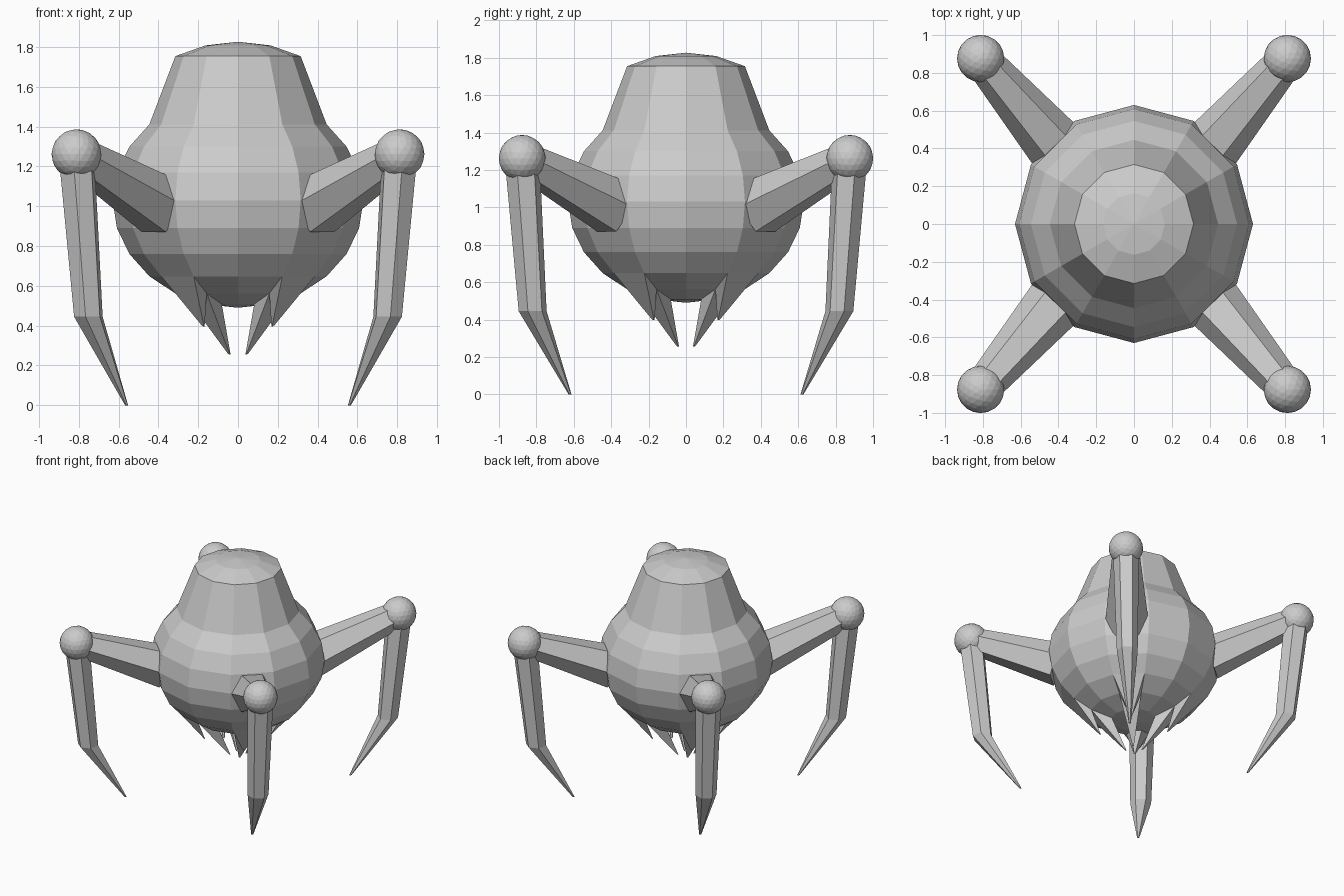
import bpy, bmesh
from math import sin, cos, radians
from mathutils import Vector

if "Cube" in bpy.data.objects:
    bpy.data.objects.remove(bpy.data.objects["Cube"])

CORNERS = [(1, 1), (-1, 1), (-1, -1), (1, -1)]


def finish(name, bm):
    bmesh.ops.recalc_face_normals(bm, faces=bm.faces)
    me = bpy.data.meshes.new(name)
    bm.to_mesh(me)
    bm.free()
    ob = bpy.data.objects.new(name, me)
    bpy.context.collection.objects.link(ob)
    return ob


def hex_limb(name, stations):
    """Loft six-sided rings; each station is (centre, radius, axis1, axis2)."""
    bm = bmesh.new()
    rings = [[bm.verts.new(c + r * (cos(radians(60 * i)) * a + sin(radians(60 * i)) * b))
              for i in range(6)] for c, r, a, b in stations]
    for lo, hi in zip(rings, rings[1:]):
        for i in range(6):
            j = (i + 1) % 6
            bm.faces.new((lo[i], lo[j], hi[j], hi[i]))
    bm.faces.new(rings[0])
    bm.faces.new(rings[-1])
    return finish(name, bm)


# Body: 12-sided squashed sphere with its cap pulled upward
SEG, R, H, MID = 12, 0.63, 0.54, 1.03
bm = bmesh.new()
bmesh.ops.create_uvsphere(bm, u_segments=SEG, v_segments=12, radius=1)
for v in bm.verts:
    lift = 0.257 if v.co.z > 0.8 else 0
    v.co = Vector((v.co.x * R, v.co.y * R, MID + v.co.z * H + lift))

# Claws: diagonal faces on the underside drawn out to points
for ring_z, tip_xy, tip_z in [(0.608, 0.175, 0.40), (0.537, 0.043, 0.257)]:
    for sx, sy in CORNERS:
        face = min((f for f in bm.faces if len(f.verts) == 4),
                   key=lambda f: abs(f.calc_center_median().z - ring_z) * 5
                   + abs(f.calc_center_median().normalized().x * sx
                         - f.calc_center_median().normalized().y * sy)
                   + (9 if f.calc_center_median().x * sx < 0 else 0))
        tip = bmesh.ops.extrude_discrete_faces(bm, faces=[face])["faces"][0]
        mid = tip.calc_center_median()
        target = Vector((sx * tip_xy, sy * tip_xy, tip_z))
        for v in tip.verts:
            v.co = target + (v.co - mid) * 0.07
finish("body_with_claws", bm)

# Legs: rising upper arm, ball knee, bent pointed shin
UP = Vector((0, 0, 1))
for sx, sy in CORNERS:
    tag = ("back" if sy > 0 else "front") + ("_right" if sx > 0 else "_left")

    def P(x, y, z):
        return Vector((x * sx, y * sy, z))

    knee, hip = P(0.812, 0.876, 1.262), P(0.39, 0.385, 1.0)
    along = (knee - hip).normalized()
    side = along.cross(UP).normalized()
    top = side.cross(along)
    hex_limb(tag + "_upper_leg", [(hip, 0.16, side, top), (knee, 0.095, side, top)])

    out = UP.cross(side)
    hex_limb(tag + "_lower_leg", [(knee, 0.095, side, out),
                                  (P(0.752, 0.82, 0.445), 0.076, side, out),
                                  (P(0.56, 0.62, 0.0), 0.008, side, out)])

    bm = bmesh.new()
    bmesh.ops.create_icosphere(bm, subdivisions=3, radius=0.125)
    bmesh.ops.translate(bm, verts=bm.verts, vec=knee)
    finish(tag + "_knee_ball", bm)
